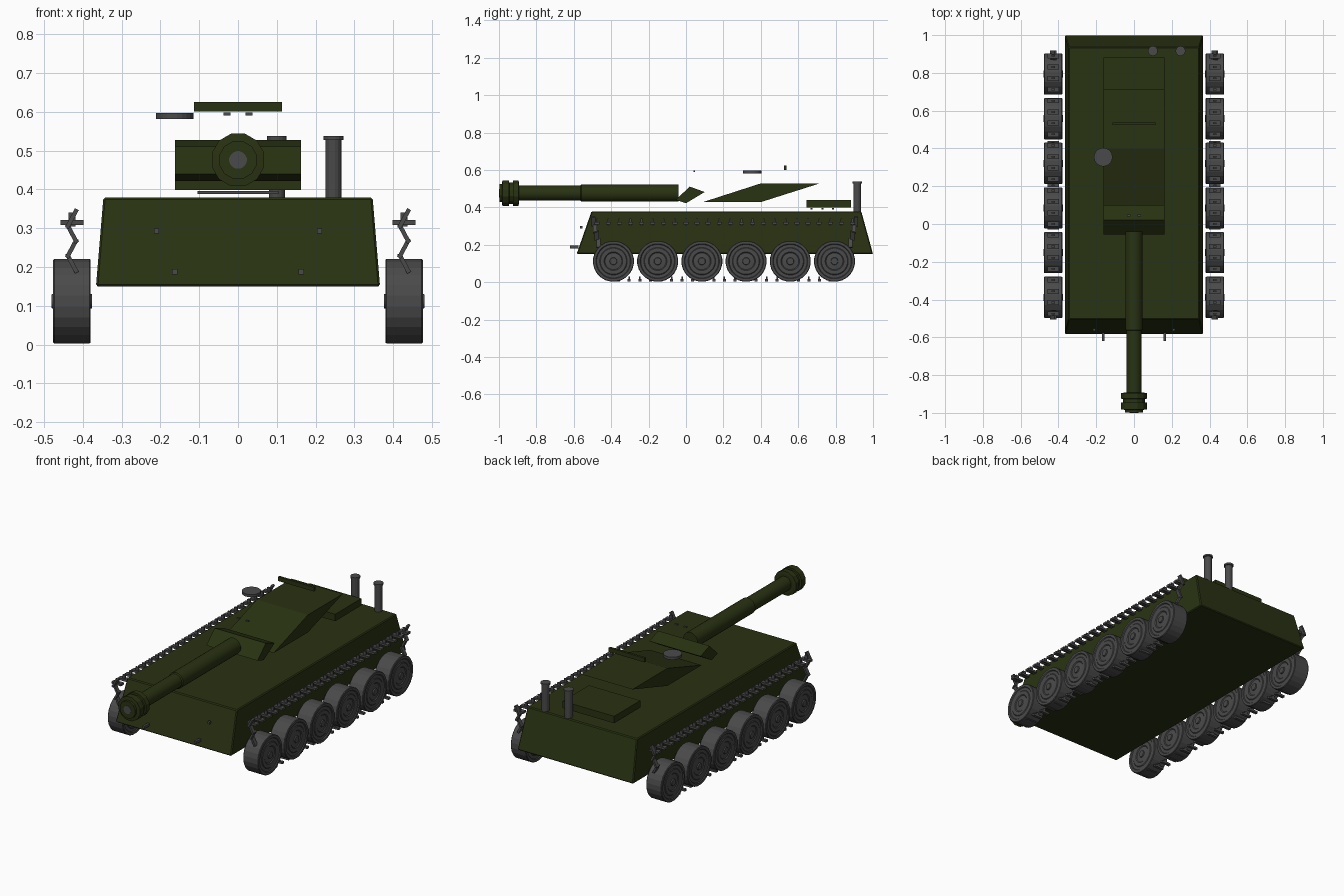
import bpy, bmesh, math
from mathutils import Matrix, Vector

if "Cube" in bpy.data.objects:
    bpy.data.objects.remove(bpy.data.objects["Cube"])


def material(name, rgb):
    m = bpy.data.materials.new(name)
    m.diffuse_color = (*rgb, 1)
    m.use_nodes = True
    m.node_tree.nodes["Principled BSDF"].inputs["Base Color"].default_value = m.diffuse_color
    return m


GREEN = material("dark olive", (0.022, 0.032, 0.006))
GREY = material("dark grey metal", (0.068, 0.068, 0.068))


def finish(name, bm, mat, smooth=False):
    bmesh.ops.recalc_face_normals(bm, faces=bm.faces[:])
    me = bpy.data.meshes.new(name)
    bm.to_mesh(me)
    bm.free()
    me.materials.append(mat)
    ob = bpy.data.objects.new(name, me)
    bpy.context.collection.objects.link(ob)
    if smooth:
        bpy.ops.object.select_all(action='DESELECT')
        ob.select_set(True)
        bpy.context.view_layer.objects.active = ob
        bpy.ops.object.shade_smooth_by_angle(angle=math.radians(25))
    return ob


def add_box(bm, centre, size, rot=None):
    m = Matrix.Translation(centre) @ (rot or Matrix()) @ Matrix.Diagonal((*size, 1))
    bmesh.ops.create_cube(bm, size=1, matrix=m)


def box(name, centre, size, mat):
    bm = bmesh.new()
    add_box(bm, centre, size)
    return finish(name, bm, mat)


def prism(name, outline, half_width, mat):
    """Side outline (y, z) extruded across x."""
    bm = bmesh.new()
    f = bm.faces.new([bm.verts.new((-half_width, y, z)) for y, z in outline])
    r = bmesh.ops.extrude_face_region(bm, geom=[f])
    vs = [v for v in r["geom"] if isinstance(v, bmesh.types.BMVert)]
    bmesh.ops.translate(bm, verts=vs, vec=(2 * half_width, 0, 0))
    return finish(name, bm, mat)


def lathe(name, profile, sides, axis, origin, mat, smooth=False):
    """Profile (radius, distance along axis) turned into a closed solid."""
    bm = bmesh.new()
    rot = Vector((0, 0, 1)).rotation_difference(Vector(axis)).to_matrix()
    rings = []
    for r, d in profile:
        rings.append([bm.verts.new(rot @ Vector((
            r * math.cos(2 * math.pi * (i + 0.5) / sides),
            r * math.sin(2 * math.pi * (i + 0.5) / sides), d)) + Vector(origin))
            for i in range(sides)])
    for a, b in zip(rings, rings[1:]):
        for i in range(sides):
            j = (i + 1) % sides
            bm.faces.new((a[i], a[j], b[j], b[i]))
    bm.faces.new(rings[0])
    bm.faces.new(rings[-1])
    return finish(name, bm, mat, smooth)


# Hull: tapered box with a slim bevel
bm = bmesh.new()
bmesh.ops.create_cube(bm, size=1)
for v in bm.verts:
    top, back = v.co.z > 0, v.co.y > 0
    v.co = (math.copysign(0.347 if top else 0.366, v.co.x),
            (0.937 if top else 1.0) if back else (-0.505 if top else -0.585),
            0.379 if top else 0.15)
bmesh.ops.bevel(bm, geom=bm.edges[:], offset=0.005, segments=1, affect='EDGES')
finish("hull", bm, GREEN)

# Turret pieces
prism("turret_roof", [(0.09, 0.428), (0.40, 0.528), (0.715, 0.528), (0.40, 0.428)], 0.162, GREEN)
prism("turret_front_plate", [(-0.055, 0.44), (0.02, 0.511), (0.10, 0.482), (0.0, 0.422)], 0.162, GREEN)
box("rear_stowage_box", (0, 0.763, 0.418), (0.325, 0.236, 0.04), GREEN)
box("turret_rear_bar", (0, 0.53, 0.613), (0.226, 0.013, 0.024), GREEN)
for y in (0.67, 0.73, 0.785):
    box("stowage_strap", (0, y, 0.392), (0.21, 0.01, 0.007), GREY)
lathe("hatch", [(0.049, 0.582), (0.049, 0.597)], 24, (0, 0, 1), (-0.163, 0.354, 0), GREY)

# Gun barrel, muzzle brake and bore
lathe("gun_barrel", [(0.046, 0.04), (0.046, 0.56), (0.040, 0.565), (0.040, 0.91)],
      24, (0, -1, 0), (0, 0, 0.476), GREEN, True)
lathe("muzzle_brake", [(0.055, 0.893), (0.07, 0.895), (0.07, 0.925), (0.059, 0.926), (0.059, 0.945),
                       (0.07, 0.946), (0.07, 0.982), (0.05, 0.984), (0.05, 0.998)],
      12, (0, -1, 0), (0, 0, 0.476), GREEN)
lathe("gun_bore", [(0.023, 0.99), (0.023, 1.0)], 16, (0, -1, 0), (0, 0, 0.476), GREY)

# Exhaust stacks
for x in (0.10, 0.246):
    lathe("exhaust_stack", [(0.021, 0.37), (0.021, 0.527), (0.026, 0.528), (0.026, 0.538)],
          16, (0, 0, 1), (x, 0.916, 0), GREY)

# Small fittings
for s in (-1, 1):
    box("turret_sight", (s * 0.028, 0.045, 0.594), (0.018, 0.008, 0.008), GREY)
    box("headlamp", (s * 0.21, -0.56, 0.293), (0.014, 0.013, 0.014), GREY)
    box("tow_hook", (s * 0.163, -0.598, 0.188), (0.013, 0.045, 0.014), GREY)

# Road wheels and track links on both sides
for s, side in ((-1, "left"), (1, "right")):
    cx = s * 0.428
    half = [(0.018, 0.052), (0.02, 0.046), (0.045, 0.043), (0.05, 0.047), (0.07, 0.047),
            (0.074, 0.044), (0.09, 0.044), (0.094, 0.0485), (0.107, 0.0485), (0.11, 0.045)]
    profile = half + [(r, -d) for r, d in reversed(half)]
    for i in range(6):
        lathe(side + "_road_wheel", profile, 24, (1, 0, 0), (cx, -0.388 + i * 0.2364, 0.112), GREY)

    bm = bmesh.new()
    # upper run
    for i in range(24):
        y = -0.475 + i * 1.365 / 23
        add_box(bm, (cx, y, 0.315), (0.06, 0.026, 0.012))
        add_box(bm, (cx, y, 0.322), (0.018, 0.009, 0.036))
    # lower run
    for i in range(21):
        y = -0.36 + i * 0.0565
        add_box(bm, (cx, y, 0.010), (0.06, 0.016, 0.012))
        add_box(bm, (cx, y, 0.018), (0.016, 0.008, 0.026))
    # end runs with links tilted alternately
    for top_y, low_y in ((-0.495, -0.468), (0.908, 0.88)):
        for i in range(4):
            t = i / 3
            rot = Matrix.Rotation(math.radians(62 if i % 2 else -62), 4, 'Y')
            add_box(bm, (cx, top_y + (low_y - top_y) * t, 0.325 - 0.115 * t),
                    (0.055, 0.022, 0.011), rot)
    finish(side + "_track_links", bm, GREY)
